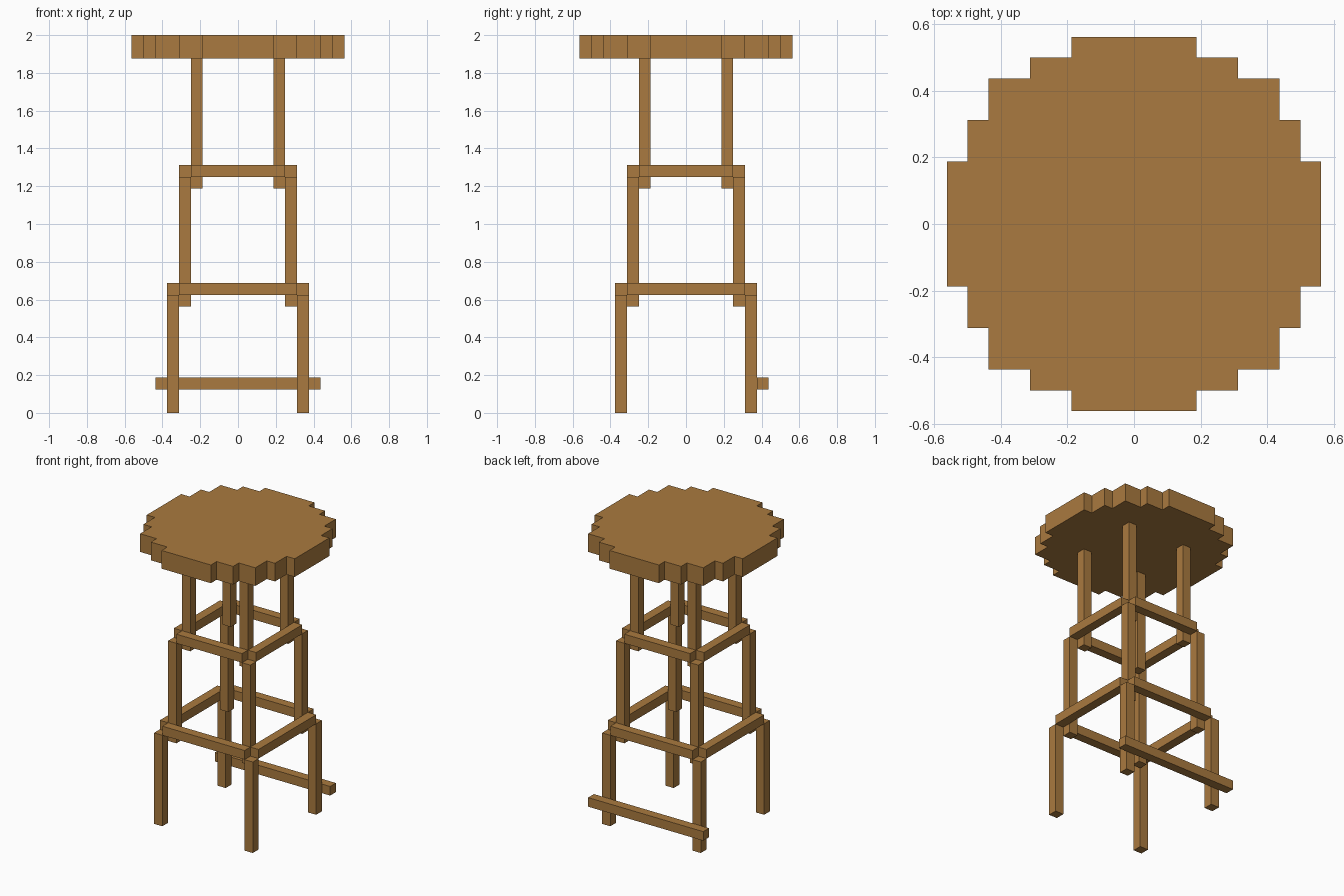
import bpy, bmesh

cube = bpy.data.objects.get("Cube")
if cube:
    bpy.data.objects.remove(cube, do_unlink=True)

U = 1 / 16  # block unit

wood = bpy.data.materials.new("warm_wood")
wood.use_nodes = True
COLOR = (0.40, 0.195, 0.05, 1)
wood.diffuse_color = COLOR
bsdf = next(n for n in wood.node_tree.nodes if n.type == 'BSDF_PRINCIPLED')
bsdf.inputs["Base Color"].default_value = COLOR


def prism(name, outline, z0, z1):
    """Extrude an outline (in block units) from z0 up to z1."""
    bm = bmesh.new()
    face = bm.faces.new([bm.verts.new((x * U, y * U, z0 * U)) for x, y in outline])
    top = bmesh.ops.extrude_face_region(bm, geom=[face])["geom"]
    verts = [v for v in top if isinstance(v, bmesh.types.BMVert)]
    bmesh.ops.translate(bm, verts=verts, vec=(0, 0, (z1 - z0) * U))
    bmesh.ops.recalc_face_normals(bm, faces=bm.faces)
    mesh = bpy.data.meshes.new(name)
    bm.to_mesh(mesh)
    bm.free()
    mesh.materials.append(wood)
    obj = bpy.data.objects.new(name, mesh)
    bpy.context.collection.objects.link(obj)
    return obj


def box(name, x0, x1, y0, y1, z0, z1):
    return prism(name, [(x0, y0), (x1, y0), (x1, y1), (x0, y1)], z0, z1)


def leg_set(level, inner, z0, z1):
    """Four square legs, one in each corner."""
    for sx, side in ((1, "left"), (-1, "right")):
        for sy, end in ((-1, "front"), (1, "back")):
            x0, x1 = sorted((sx * inner, sx * (inner + 1)))
            y0, y1 = sorted((sy * inner, sy * (inner + 1)))
            box(f"{level}_leg_{end}_{side}", x0, x1, y0, y1, z0, z1)


def rail_set(level, inner, z0):
    """Four rails around a square, leaving the corners open."""
    a, b = inner, inner + 1
    box(f"{level}_rail_front", -a, a, -b, -a, z0, z0 + 1)
    box(f"{level}_rail_back", -a, a, a, b, z0, z0 + 1)
    box(f"{level}_rail_left", a, b, -a, a, z0, z0 + 1)
    box(f"{level}_rail_right", -b, -a, -a, a, z0, z0 + 1)


# Stepped round seat: one quarter of the outline turned four times
quarter = [(9, 3), (8, 3), (8, 5), (7, 5), (7, 7), (5, 7), (5, 8), (3, 8), (3, 9)]
outline = []
for _ in range(4):
    outline += quarter
    quarter = [(-y, x) for x, y in quarter]
prism("seat", outline, 30, 32)

# Three tiers of legs, stepping outward towards the floor
leg_set("upper", 3, 19, 30)
leg_set("middle", 4, 9, 20)
leg_set("lower", 5, 0, 10)

# Rails joining the tiers
rail_set("upper", 4, 20)
rail_set("lower", 5, 10)

# Foot bar across the back
box("foot_bar", -7, 7, 6, 7, 2, 3)
